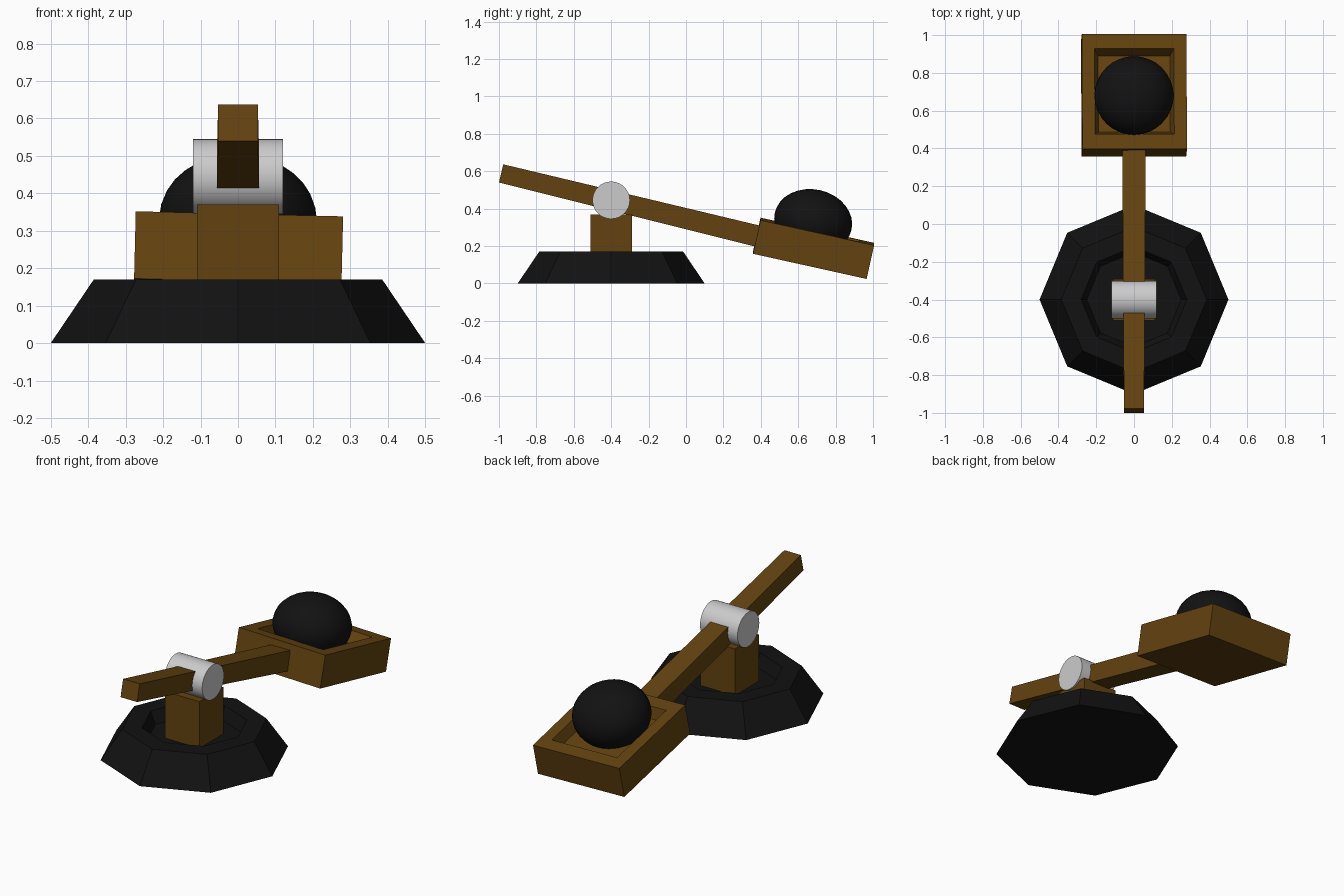
import bpy, bmesh
from math import radians, cos, sin, pi
from mathutils import Matrix, Vector

if "Cube" in bpy.data.objects:
    bpy.data.objects.remove(bpy.data.objects["Cube"])


def material(name, rgb):
    m = bpy.data.materials.new(name)
    m.diffuse_color = (*rgb, 1)
    m.use_nodes = True
    m.node_tree.nodes["Principled BSDF"].inputs["Base Color"].default_value = m.diffuse_color
    return m


WOOD = material("brown_wood", (0.125, 0.055, 0.005))
DARK = material("dark_iron", (0.006, 0.006, 0.006))


def finish(name, bm, mat=None):
    bmesh.ops.recalc_face_normals(bm, faces=bm.faces)
    me = bpy.data.meshes.new(name)
    bm.to_mesh(me)
    bm.free()
    if mat:
        me.materials.append(mat)
    ob = bpy.data.objects.new(name, me)
    bpy.context.collection.objects.link(ob)
    return ob


def loft(bm, rings):
    """Skin a closed tube through rings of points, capping both ends."""
    loops = [[bm.verts.new(p) for p in r] for r in rings]
    n = len(loops[0])
    for a, b in zip(loops, loops[1:]):
        for i in range(n):
            j = (i + 1) % n
            bm.faces.new((a[i], a[j], b[j], b[i]))
    bm.faces.new(loops[0][::-1])
    bm.faces.new(loops[-1])


def rect(hx, hy, z):
    return [(-hx, -hy, z), (hx, -hy, z), (hx, hy, z), (-hx, hy, z)]


def smooth(ob):
    bpy.context.view_layer.objects.active = ob
    ob.select_set(True)
    bpy.ops.object.shade_smooth_by_angle(angle=radians(40))
    ob.select_set(False)


PIVOT_Y = -0.4

# octagonal base with a sunken middle
bm = bmesh.new()
loft(bm, [[(r * cos(i * pi / 4), PIVOT_Y + r * sin(i * pi / 4), z) for i in range(8)]
          for r, z in ((0.5, 0), (0.385, 0.17), (0.28, 0.17), (0.25, 0.10))])
finish("base", bm, DARK)

# square post
bm = bmesh.new()
loft(bm, [rect(0.11, 0.11, 0.09), rect(0.11, 0.11, 0.37)])
finish("post", bm, WOOD).location.y = PIVOT_Y

# pivot axle across the post
bm = bmesh.new()
bmesh.ops.create_cone(bm, cap_ends=True, segments=32, radius1=0.1, radius2=0.1, depth=0.24,
                      matrix=Matrix.Translation((0, PIVOT_Y, 0.445)) @ Matrix.Rotation(pi / 2, 4, 'Y'))
smooth(finish("pivot_axle", bm))

# throwing arm, slightly thicker towards the tray
bm = bmesh.new()
loft(bm, [[(-w, y0, z0), (w, y0, z0), (w, y1, z1), (-w, y1, z1)]
          for w, y0, z0, y1, z1 in ((0.053, -1.0, 0.54, -0.977, 0.637),
                                    (0.062, 0.42, 0.185, 0.447, 0.297))])
finish("throwing_arm", bm, WOOD)

# tilted tray, hollowed on top
tilt = (radians(-12.5), radians(1.4), 0)
bm = bmesh.new()
loft(bm, [rect(0.277, 0.311, -0.092), rect(0.277, 0.311, 0.092),
          rect(0.21, 0.232, 0.092), rect(0.19, 0.205, 0.03)])
tray = finish("tray", bm, WOOD)
tray.location = (0, 0.682, 0.188)
tray.rotation_euler = tilt

# flattened ball resting in the tray
bm = bmesh.new()
bmesh.ops.create_uvsphere(bm, u_segments=32, v_segments=16, radius=1)
ball = finish("ball", bm, DARK)
ball.scale = (0.21, 0.21, 0.17)
ball.location = (0, 0.68, 0.333)
ball.rotation_euler = tilt
smooth(ball)
